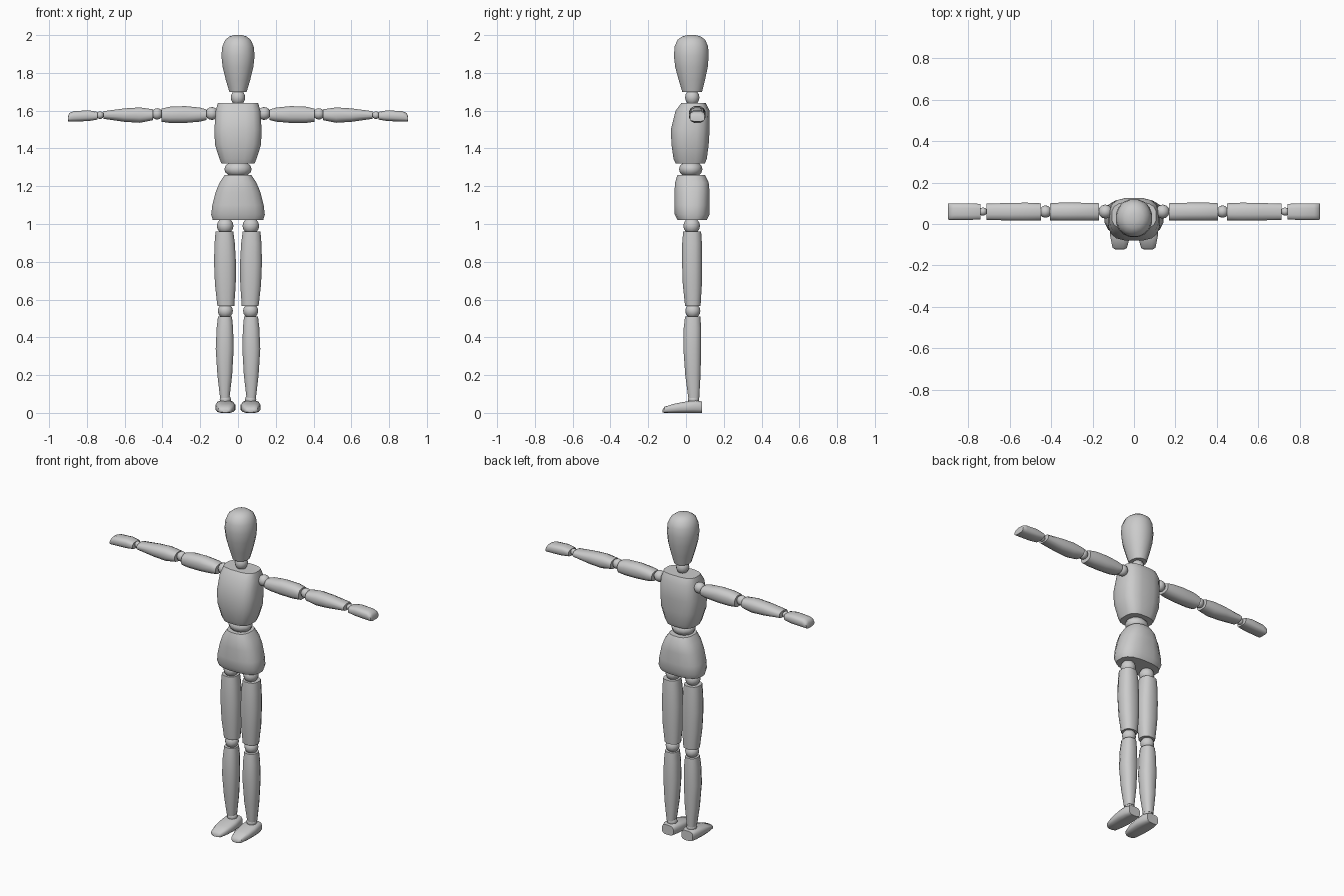
import bpy, bmesh, math
from mathutils import Vector

wood = bpy.data.materials.new("light_grey")
wood.diffuse_color = (0.6, 0.6, 0.6, 1)


def spow(v, p):
    return math.copysign(abs(v) ** p, v)


def loft(name, axis, rings, sides=12, power=2.5, mirror=False, angle=45):
    """Skin rounded sections (pos, u min, u max, v min, v max) along an axis."""
    bm = bmesh.new()
    loops = []
    for t, u0, u1, v0, v1 in rings:
        loop = []
        for i in range(sides):
            a = 2 * math.pi * (i + 0.5) / sides
            c, s = spow(math.cos(a), 2 / power), spow(math.sin(a), 2 / power)
            k = max(abs(spow(math.cos(math.pi * (j + 0.5) * 2 / sides), 2 / power)) for j in range(sides))
            u = (u0 + u1) / 2 + (u1 - u0) / 2 * c / k
            v = (v0 + v1) / 2 + (v1 - v0) / 2 * s / k
            co = {"X": (t, u, v), "Y": (u, t, v), "Z": (u, v, t)}[axis]
            loop.append(bm.verts.new(co))
        loops.append(loop)
    for a, b in zip(loops, loops[1:]):
        for i in range(sides):
            j = (i + 1) % sides
            bm.faces.new((a[i], a[j], b[j], b[i]))
    bm.faces.new(loops[0])
    bm.faces.new(loops[-1])
    finish(name, bm, mirror, angle)


def ball(name, loc, radii, mirror=False):
    bm = bmesh.new()
    bmesh.ops.create_uvsphere(bm, u_segments=12, v_segments=8, radius=1)
    for v in bm.verts:
        v.co = Vector((v.co.x * radii[0], v.co.y * radii[1], v.co.z * radii[2])) + Vector(loc)
    finish(name, bm, mirror, 60)


def finish(name, bm, mirror, angle):
    bmesh.ops.recalc_face_normals(bm, faces=bm.faces)
    me = bpy.data.meshes.new(name)
    bm.to_mesh(me)
    bm.free()
    me.materials.append(wood)
    ob = bpy.data.objects.new(name, me)
    bpy.context.collection.objects.link(ob)
    bpy.ops.object.select_all(action="DESELECT")
    ob.select_set(True)
    bpy.context.view_layer.objects.active = ob
    bpy.ops.object.shade_smooth_by_angle(angle=math.radians(angle))
    if mirror:
        ob.modifiers.new("other_side", "MIRROR")


def sym(z, half, y0, y1):
    return (z, -half, half, y0, y1)


# Head and neck
loft("head", "Z", [sym(1.70, .046, -.02, .085), sym(1.76, .064, -.038, .1),
                   sym(1.83, .081, -.057, .115), sym(1.89, .088, -.064, .12),
                   sym(1.94, .083, -.06, .117), sym(1.975, .068, -.045, .102),
                   sym(1.993, .045, -.02, .078), sym(2.0, .02, .008, .05)],
     sides=16, power=2.1, angle=60)
ball("neck", (0, .033, 1.67), (.038, .038, .042))

# Torso
loft("chest", "Z", [sym(1.32, .088, -.055, .1), sym(1.345, .098, -.066, .11),
                    sym(1.42, .122, -.077, .12), sym(1.50, .125, -.08, .125),
                    sym(1.60, .118, -.055, .125), sym(1.64, .107, -.025, .105)],
     sides=16, power=3, angle=50)
ball("waist", (0, .025, 1.29), (.072, .062, .045))
loft("pelvis", "Z", [sym(1.02, .133, -.045, .11), sym(1.05, .142, -.06, .124),
                     sym(1.10, .136, -.062, .125), sym(1.17, .118, -.061, .125),
                     sym(1.22, .097, -.058, .12), sym(1.26, .07, -.045, .1)],
     sides=16, power=2.6, angle=50)

# Legs
ball("hip_joint", (.068, .03, .99), (.044, .044, .044), True)
loft("thigh", "Z", [(.565, .02, .109, -.005, .077), (.68, .012, .122, -.017, .084),
                    (.80, .011, .127, -.021, .085), (.90, .017, .124, -.02, .084),
                    (.96, .025, .119, -.015, .08)], mirror=True)
ball("knee_joint", (.067, .036, .54), (.04, .04, .04), True)
loft("shin", "Z", [(.08, .045, .095, .012, .07), (.20, .031, .109, -.004, .077),
                   (.34, .023, .118, -.014, .08), (.45, .026, .113, -.012, .08),
                   (.51, .032, .106, -.005, .076)], mirror=True)
ball("ankle_joint", (.067, .04, .07), (.03, .03, .03), True)
loft("foot", "Y", [(-.124, .048, .088, .003, .016), (-.115, .034, .104, 0, .032),
                   (-.06, .019, .115, 0, .049), (0, .014, .119, 0, .06),
                   (.05, .018, .116, 0, .066), (.085, .028, .106, 0, .06)],
     power=3.2, mirror=True)

# Arms
ball("shoulder_joint", (.138, .06, 1.585), (.034, .034, .034), True)
loft("upper_arm", "X", [(.168, .018, .1, 1.55, 1.606), (.20, .017, .102, 1.542, 1.616),
                        (.28, .016, .103, 1.535, 1.624), (.36, .016, .103, 1.535, 1.621),
                        (.405, .018, .1, 1.541, 1.61)], mirror=True)
ball("elbow_joint", (.428, .06, 1.583), (.03, .03, .03), True)
loft("forearm", "X", [(.45, .018, .1, 1.55, 1.607), (.52, .016, .103, 1.536, 1.617),
                      (.60, .017, .102, 1.541, 1.612), (.713, .02, .098, 1.557, 1.597)],
     mirror=True)
ball("wrist_joint", (.73, .06, 1.576), (.02, .02, .02), True)
loft("hand", "X", [(.743, .022, .097, 1.553, 1.593), (.79, .02, .1, 1.545, 1.602),
                   (.87, .02, .1, 1.542, 1.597), (.892, .02, .1, 1.542, 1.588),
                   (.90, .022, .098, 1.543, 1.572)], power=3, mirror=True)
